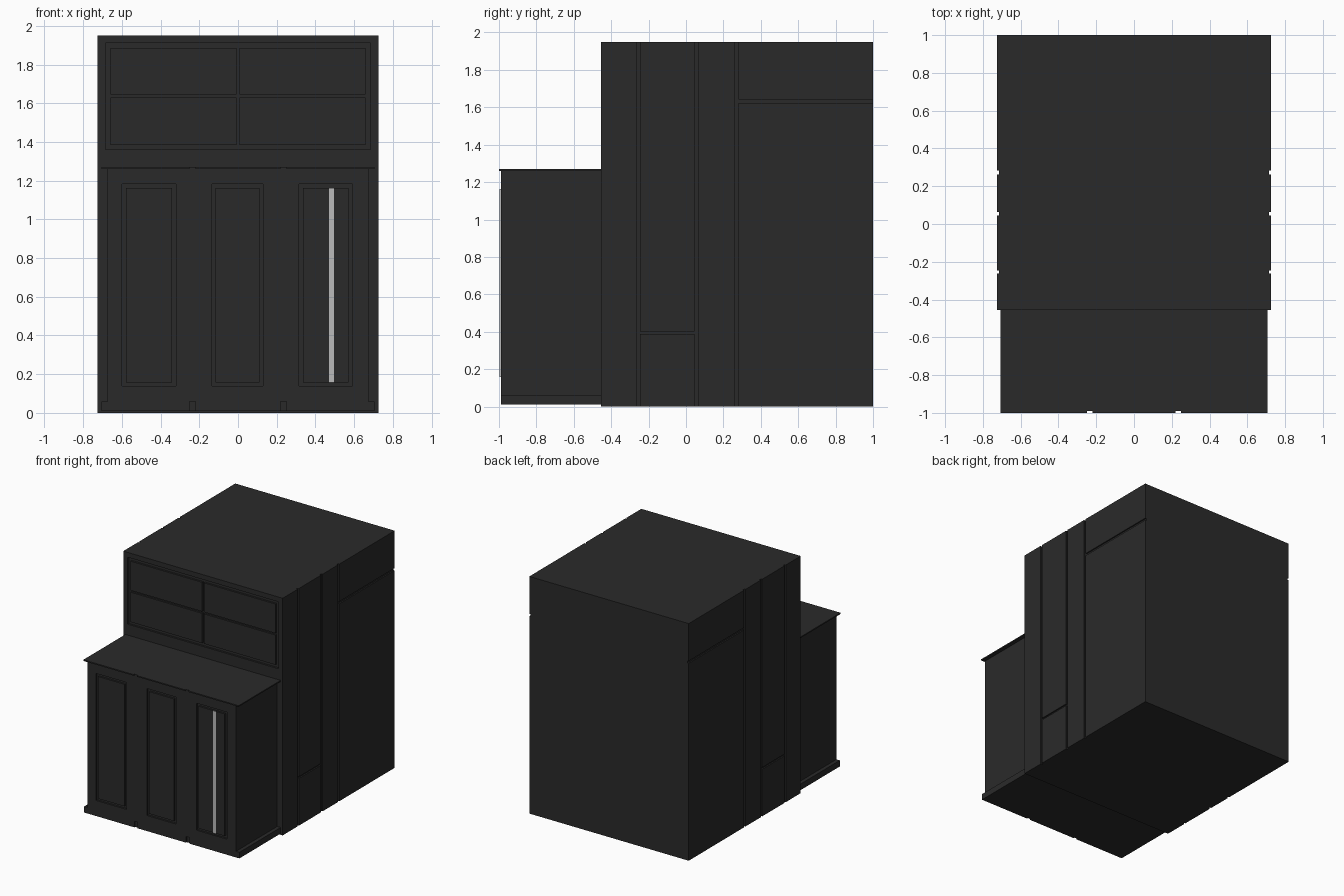
import bpy, bmesh

if "Cube" in bpy.data.objects:
    bpy.data.objects.remove(bpy.data.objects["Cube"])


def material(name, v):
    m = bpy.data.materials.new(name)
    m.diffuse_color = (v, v, v, 1)
    m.use_nodes = True
    m.node_tree.nodes["Principled BSDF"].inputs["Base Color"].default_value = m.diffuse_color
    return m


DARK = material("dark_metal", 0.023)
LIGHT = material("light_metal", 0.5)


def box(name, x0, x1, y0, y1, z0, z1, mat=DARK):
    """Axis-aligned box given by its limits."""
    bm = bmesh.new()
    bmesh.ops.create_cube(bm, size=1)
    for v in bm.verts:
        v.co.x = x1 if v.co.x > 0 else x0
        v.co.y = y1 if v.co.y > 0 else y0
        v.co.z = z1 if v.co.z > 0 else z0
    me = bpy.data.meshes.new(name)
    bm.to_mesh(me)
    bm.free()
    ob = bpy.data.objects.new(name, me)
    bpy.context.collection.objects.link(ob)
    me.materials.append(mat)
    return ob


def cut(ob, *limits):
    """Remove a box-shaped pocket from ob."""
    c = box("cutter", *limits)
    c.hide_render = True
    m = ob.modifiers.new("pocket", 'BOOLEAN')
    m.operation = 'DIFFERENCE'
    m.solver = 'EXACT'
    m.object = c
    bpy.context.view_layer.objects.active = ob
    bpy.ops.object.modifier_apply(modifier=m.name)
    bpy.data.objects.remove(c)


# Tall rear cabinet: core plus front strip carrying the upper window pocket
W, CORE, FACE = 0.725, 0.714, -0.455
GROOVE = 0.015
core = box("rear_cabinet_core", -CORE, CORE, FACE, 1, 0, 1.95)
cut(core, -0.685, 0.685, FACE - 0.1, FACE + GROOVE, 1.36, 1.91)

# Four upper front panels separated by grooves
for x0, x1 in ((-0.66, -0.008), (0.008, 0.66)):
    for z0, z1 in ((1.385, 1.63), (1.645, 1.885)):
        box("upper_front_panel", x0, x1, FACE, FACE + GROOVE, z0, z1)

# Side panels with grooves between them, same on both sides
side_panels = [
    (FACE, -0.262, 0, 1.95),
    (-0.246, 0.045, 0, 0.387), (-0.246, 0.045, 0.402, 1.95),
    (0.064, 0.263, 0, 1.95),
    (0.282, 1, 0, 1.623), (0.282, 1, 1.642, 1.95),
]
for s in (-1, 1):
    for y0, y1, z0, z1 in side_panels:
        xs = sorted((s * CORE, s * W))
        box("side_panel", *xs, y0, y1, z0, z1)

# Low front cabinet
FRONT = -0.99
low = box("front_cabinet", -0.675, 0.675, FRONT, FACE, 0.01, 1.26)
top = box("front_cabinet_top", -0.706, 0.706, -1, FACE, 1.26, 1.27)
for x in (-0.235, 0.235):
    cut(low, x - 0.015, x + 0.015, -1.1, FRONT + 0.01, -0.1, 0.06)
    cut(top, x - 0.015, x + 0.015, -1.1, FRONT, 1.2, 1.3)

# Side skirts at the base
for s in (-1, 1):
    xs = sorted((s * 0.675, s * 0.706))
    box("base_skirt", *xs, FRONT, FACE, 0.01, 0.06)

# Three door panels, each outlined by a groove
for x0, x1 in ((-0.6, -0.32), (-0.135, 0.13), (0.315, 0.592)):
    cut(low, x0, x1, -1.1, FRONT + GROOVE, 0.138, 1.182)
    box("door_panel", x0 + 0.02, x1 - 0.02, FRONT, FRONT + GROOVE, 0.158, 1.162)

# Light vertical strip on the right door
box("handle_strip", 0.47, 0.495, -0.996, FRONT, 0.158, 1.162, LIGHT)
